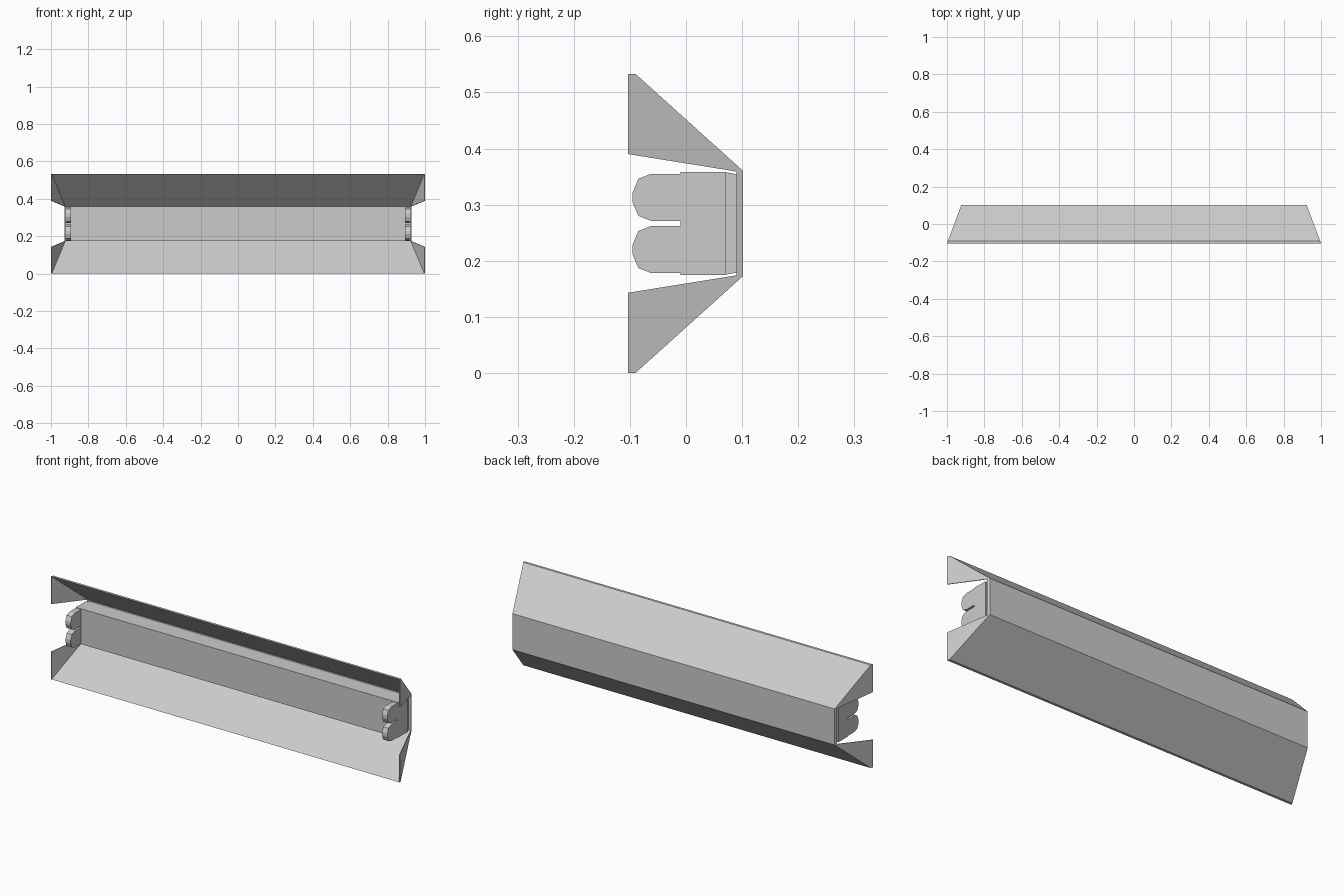
import bpy, bmesh

cube = bpy.data.objects.get("Cube")
if cube:
    bpy.data.objects.remove(cube, do_unlink=True)

metal = bpy.data.materials.new("light grey metal")
metal.use_nodes = True
GREY = (0.6, 0.6, 0.6, 1)
metal.diffuse_color = GREY
metal.node_tree.nodes["Principled BSDF"].inputs["Base Color"].default_value = GREY

MID = 0.2665  # height of the horizontal mirror plane


def end_x(y):
    """Slanted end of the reflector: wider towards the front."""
    return 1.0 - 0.375 * (y + 0.103)


def prism(name, profile, x0, x1):
    """Extrude a (y, z) profile between two x limits, each a number or a function of y."""
    at = lambda x, y: x(y) if callable(x) else x
    bm = bmesh.new()
    a = [bm.verts.new((at(x0, y), y, z)) for y, z in profile]
    b = [bm.verts.new((at(x1, y), y, z)) for y, z in profile]
    n = len(profile)
    bm.faces.new(a)
    bm.faces.new(b[::-1])
    for i in range(n):
        j = (i + 1) % n
        bm.faces.new((a[i], b[i], b[j], a[j]))
    bmesh.ops.recalc_face_normals(bm, faces=bm.faces)
    mesh = bpy.data.meshes.new(name)
    bm.to_mesh(mesh)
    bm.free()
    mesh.materials.append(metal)
    obj = bpy.data.objects.new(name, mesh)
    bpy.context.collection.objects.link(obj)
    return obj


def flip(profile):
    return [(y, 2 * MID - z) for y, z in profile]


# Folded reflector sheet: back plate with two angled wings
upper = [(0.102, 0.36), (-0.09, 0.533), (-0.103, 0.533), (0.09, 0.359)]
prism("reflector", upper + flip(upper)[::-1], lambda y: -end_x(y), end_x)

# Central housing, with a slightly narrower base against the back plate
prism("housing", [(-0.01, 0.175), (0.07, 0.175), (0.07, 0.358), (-0.01, 0.358)], -0.922, 0.922)
prism("housing_base", [(0.07, 0.175), (0.091, 0.179), (0.091, 0.354), (0.07, 0.358)], -0.915, 0.915)

# End gussets and lamp sockets, repeated at both ends and both heights
gusset = [(-0.103, 0.39), (-0.103, 0.533), (-0.09, 0.533), (0.102, 0.36), (0.09, 0.359)]
socket = [(-0.009, 0.271), (-0.009, 0.355), (-0.062, 0.355), (-0.085, 0.346),
          (-0.095, 0.322), (-0.095, 0.304), (-0.085, 0.280), (-0.062, 0.271)]
for side, s in (("left", 1), ("right", -1)):
    for level, shape in (("upper", lambda p: p), ("lower", flip)):
        prism(f"{level}_{side}_gusset", shape(gusset),
              lambda y: s * (end_x(y) - 0.004), lambda y: s * end_x(y))
        prism(f"{level}_{side}_socket", shape(socket), s * 0.892, s * 0.922)
